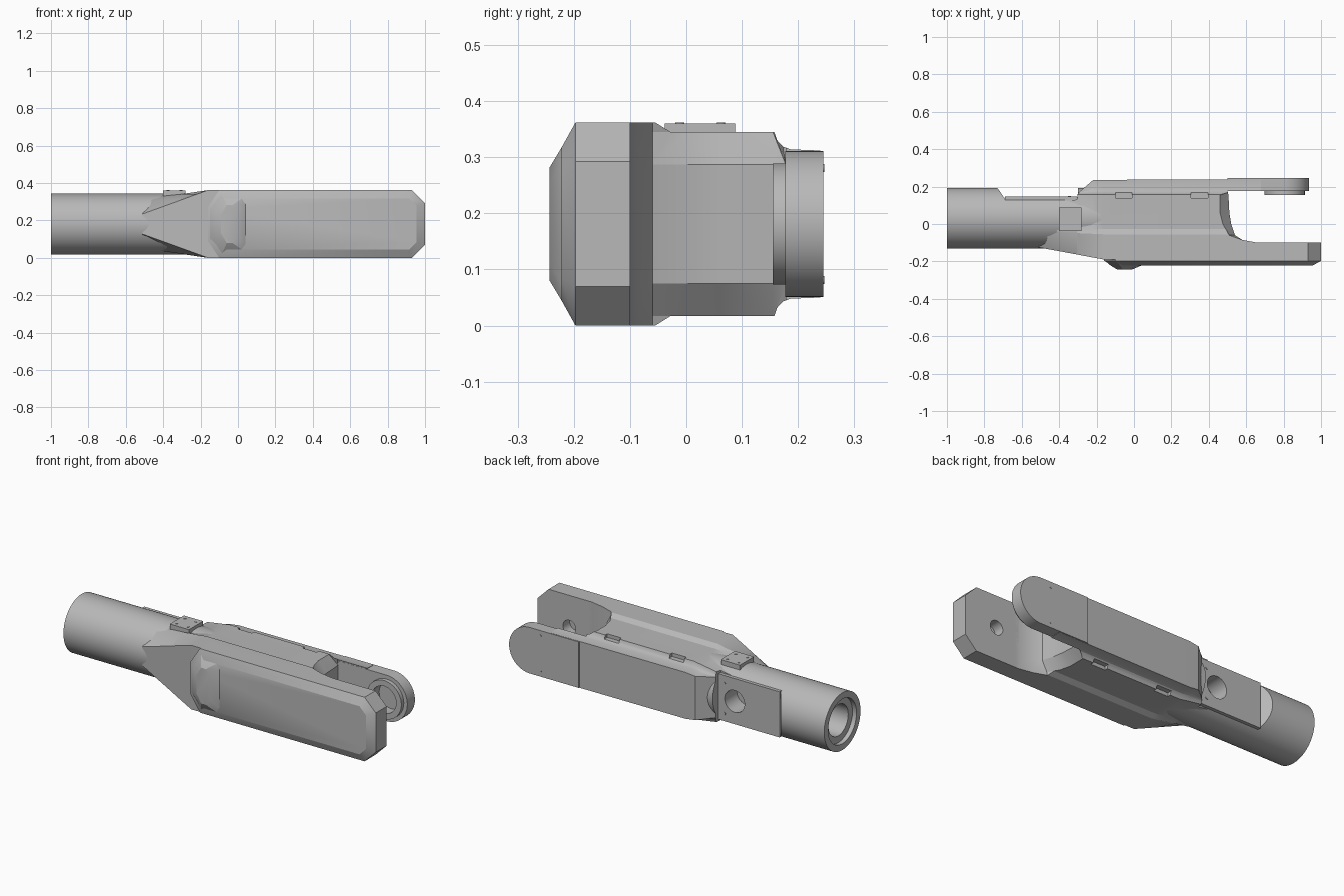
import bpy, bmesh, math
from mathutils import Matrix, Vector

if "Cube" in bpy.data.objects:
    bpy.data.objects.remove(bpy.data.objects["Cube"])

MID = 0.181            # height of the symmetry plane
AXIS_Y = 0.031         # tube axis


def material(name, colour):
    m = bpy.data.materials.new(name)
    m.use_nodes = True
    m.diffuse_color = colour
    m.node_tree.nodes["Principled BSDF"].inputs["Base Color"].default_value = colour
    return m


GREY = material("plain grey", (0.48, 0.48, 0.48, 1))


def make(name, bm):
    bmesh.ops.recalc_face_normals(bm, faces=bm.faces)
    mesh = bpy.data.meshes.new(name)
    bm.to_mesh(mesh)
    bm.free()
    mesh.materials.append(GREY)
    ob = bpy.data.objects.new(name, mesh)
    bpy.context.collection.objects.link(ob)
    return ob


def loft(name, rings):
    """Skin a list of equal-length rings and cap both ends."""
    bm = bmesh.new()
    rows = [[bm.verts.new(p) for p in ring] for ring in rings]
    for a, b in zip(rows, rows[1:]):
        for i in range(len(a)):
            j = (i + 1) % len(a)
            bm.faces.new((a[i], a[j], b[j], b[i]))
    bm.faces.new(rows[0])
    bm.faces.new(rows[-1])
    return make(name, bm)


def box(name, lo, hi):
    bm = bmesh.new()
    bmesh.ops.create_cube(bm, size=1)
    lo, hi = Vector(lo), Vector(hi)
    for v in bm.verts:
        v.co = (lo + hi) / 2 + v.co * (hi - lo)
    return make(name, bm)


def rod(name, axis, a, b, r, centre, n=64):
    """Cylinder from a to b along an axis; centre gives the other two coordinates."""
    rings = []
    for t in (a, b):
        ring = []
        for i in range(n):
            ang = 2 * math.pi * i / n
            p = [centre[0] + r * math.cos(ang), centre[1] + r * math.sin(ang)]
            p.insert("xyz".index(axis), t)
            ring.append(p)
        rings.append(ring)
    return loft(name, rings)


def cut(ob, *cutters):
    for c in cutters:
        c.hide_render = True
        m = ob.modifiers.new("cut", "BOOLEAN")
        m.operation, m.solver, m.object = "DIFFERENCE", "EXACT", c
        bpy.context.view_layer.update()
        bpy.context.view_layer.objects.active = ob
        bpy.ops.object.modifier_apply(modifier=m.name)
        bpy.data.objects.remove(c)


def octagon(y, x0, x1, z0, z1, left, right):
    """Cut-corner rectangle facing y; left and right are (dx, dz) corner cuts."""
    (a, b), (c, d) = left, right
    return [(x, y, z) for x, z in (
        (x0 + a, z0), (x1 - c, z0), (x1, z0 + d), (x1, z1 - d),
        (x1 - c, z1), (x0 + a, z1), (x0, z1 - b), (x0, z0 + b))]


# Tube with stepped bore and a flat on its back
tube = rod("tube", "x", -1, -0.1, 0.162, (AXIS_Y, MID), 96)
flat = [(-0.735, 0.2), (-0.69, 0.135), (-0.3, 0.135), (-0.3, 0.3), (-0.735, 0.3)]
cut(tube,
    loft("flat_cutter", [[(x, y, z) for x, y in flat] for z in (-0.1, 0.5)]),
    rod("rim_cutter", "x", -1.1, -0.975, 0.126, (AXIS_Y, MID)),
    rod("bore_cutter", "x", -1.1, -0.55, 0.088, (AXIS_Y, MID)),
    rod("port_cutter", "y", 0.04, 0.3, 0.062, (-0.41, MID)))

# Body: one half-section, mirrored in z, lofted and tapered into the tube
HALF = [(-0.19, 0.362), (-0.055, 0.362), (-0.028, 0.345), (0.158, 0.345),
        (0.163, 0.33), (0.173, 0.319), (0.187, 0.314), (0.24, 0.312)]
TIP = [(-0.125, 0.235), (-0.04, 0.31), (-0.02, 0.32), (0.11, 0.29),
       (0.115, 0.285), (0.12, 0.28), (0.125, 0.275), (0.13, 0.27)]


def section(x, t, ymax):
    half = []
    for (y, z), (ty, tz) in zip(HALF, TIP):
        if y < 0:
            y += (ty - y) * t
        half.append((x, min(y, ymax), z + (tz - z) * t))
    return half + [(x, y, 2 * MID - z) for x, y, z in reversed(half)]


body = loft("body", [section(0.68, 0, 0.245), section(-0.16, 0, 0.236),
                     section(-0.22, 0.17, 0.234), section(-0.3, 0.4, 0.165),
                     section(-0.306, 0.42, 0.13), section(-0.51, 1, 0.12)])

# Fork gap: plan outline whose inner end bulges at mid height
GAP = [(0.66, -0.1, 0), (0.58, -0.085, 0), (0.51, -0.06, 0.03), (0.475, 0, 0.045),
       (0.46, 0.06, 0.05), (0.46, 0.155, 0.045), (0.5, 0.178, 0),
       (1.1, 0.178, 0), (1.1, -0.1, 0)]
cut(body, loft("gap_cutter", [[(x + s * k, y, z) for x, y, s in GAP] for z, k in (
    (-0.1, 0), (0.017, 0), (0.075, 1), (0.287, 1), (0.345, 0), (0.5, 0))]))

# Small recesses along the back edge, above and below
for x in (-0.1, 0.305):
    for z0, z1 in ((0.325, 0.4), (-0.04, 0.037)):
        cut(body, box("recess_cutter", (x, 0.14, z0), (x + 0.09, 0.177, z1)))
cut(body, rod("body_port_cutter", "y", 0.04, 0.3, 0.062, (-0.41, MID)))

# Front arm with bevelled cover and blind pin hole
L, R = (0.06, 0.09), (0.07, 0.07)
front_arm = loft("front_arm", [
    octagon(-0.1, -0.16, 1, 0, 0.362, L, R),
    octagon(-0.197, -0.16, 1, 0, 0.362, L, R),
    octagon(-0.222, -0.1, 0.955, 0.045, 0.317, (0.04, 0.06), (0.04, 0.04))])
cut(front_arm, rod("pin_cutter", "y", -0.16, 0, 0.04, (0.8, MID)))
loft("cover_bulge", [
    octagon(-0.197, -0.155, 0.07, 0.01, 0.352, L, (0.02, 0.03)),
    octagon(-0.222, -0.125, 0.04, 0.045, 0.317, (0.05, 0.06), (0.02, 0.03)),
    octagon(-0.243, -0.09, -0.01, 0.08, 0.282, (0.03, 0.05), (0.02, 0.03))])

# Back arm: straight sides and a round end
ARM_X, ARM_R = 0.805, 0.13
outline = [(0.5, MID - ARM_R)]
outline += [(ARM_X + ARM_R * math.cos(a), MID + ARM_R * math.sin(a))
            for a in (math.pi * (i / 32 - 0.5) for i in range(33))]
outline.append((0.5, MID + ARM_R))
back_arm = loft("back_arm", [[(x, y, z) for x, z in outline] for y in (0.177, 0.245)])
cut(back_arm, rod("seat_cutter", "y", 0.1, 0.22, 0.076, (ARM_X, MID)))
ring = rod("bearing_ring", "y", 0.155, 0.18, 0.108, (ARM_X, MID))
cut(ring, rod("ring_cutter", "y", 0.1, 0.3, 0.076, (ARM_X, MID)))

# Cover plate on the tube flat
side_plate = box("side_plate", (-0.69, 0.125, 0.052), (-0.305, 0.148, 0.31))
cut(side_plate, rod("plate_port_cutter", "y", 0.04, 0.3, 0.062, (-0.41, MID)))

# Square plate on top
box("top_plate", (-0.4, -0.038, 0.33), (-0.28, 0.088, 0.36))

# Bolt heads
for x in (-0.375, -0.305):
    for y in (-0.012, 0.062):
        rod("plate_bolt", "z", 0.355, 0.362, 0.008, (x, y), 16)
for s in (-1, 1):
    rod("side_bolt", "y", 0.14, 0.151, 0.008, (-0.345, MID + s * 0.085), 16)
    rod("arm_bolt", "y", 0.24, 0.247, 0.007, (0.74, MID + s * 0.1), 16)

# Smooth round surfaces, keep hard edges
bpy.ops.object.select_all(action="DESELECT")
for ob in bpy.context.collection.objects:
    if ob.type == "MESH" and GREY.name in ob.data.materials:
        ob.select_set(True)
        bpy.context.view_layer.objects.active = ob
bpy.ops.object.shade_smooth_by_angle(angle=math.radians(25))
